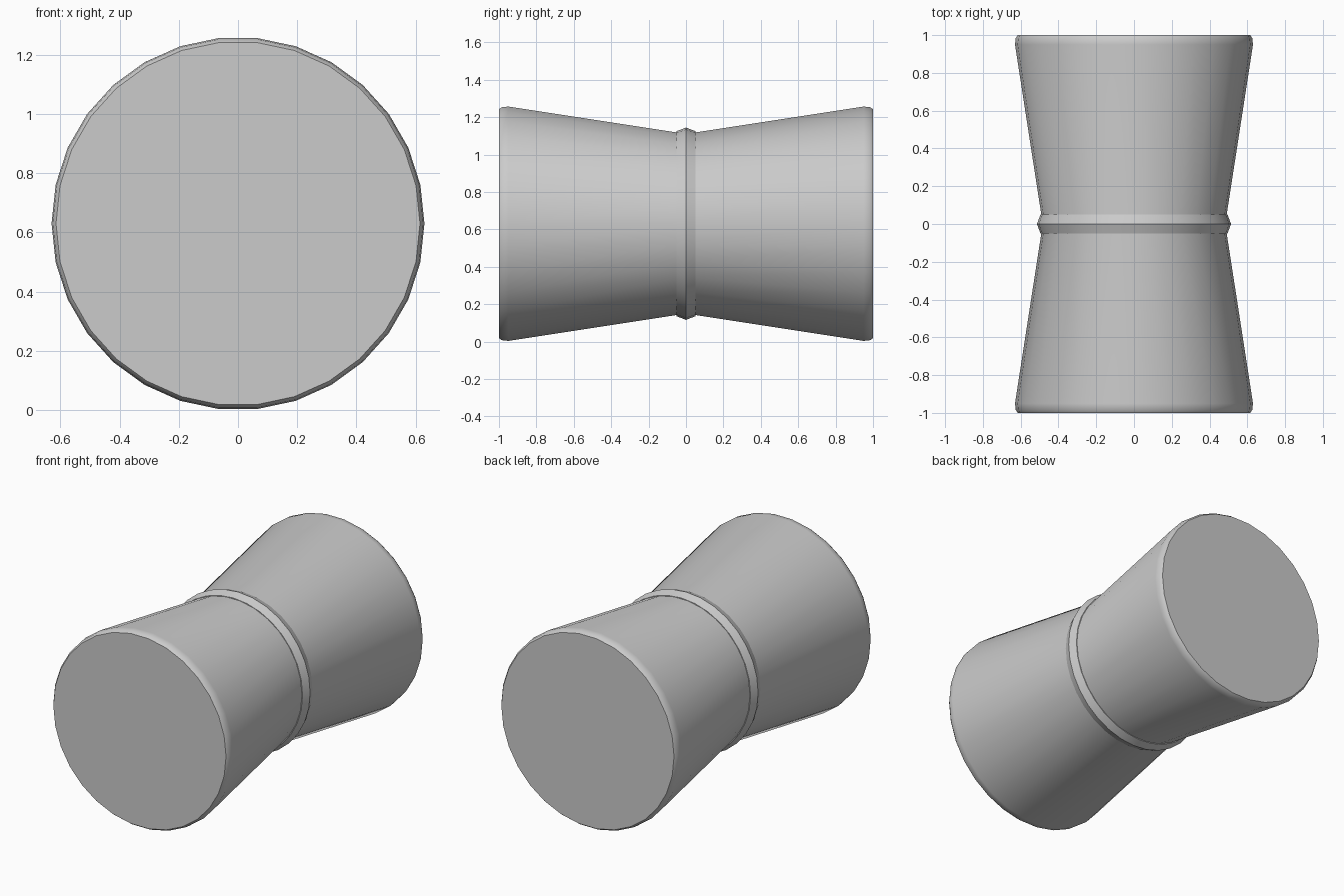
import bpy, bmesh
from math import cos, sin, tau, radians

if "Cube" in bpy.data.objects:
    bpy.data.objects.remove(bpy.data.objects["Cube"])

CENTER_Z = 0.63


def lathe(name, profile, sides, phase=0.0, closed=False):
    """Revolve (y, radius) points around the lengthwise y axis."""
    bm = bmesh.new()
    rings = []
    for y, r in profile:
        rings.append([bm.verts.new((r * cos(phase + tau * i / sides), y,
                                    r * sin(phase + tau * i / sides)))
                      for i in range(sides)])
    pairs = list(zip(rings, rings[1:]))
    if closed:
        pairs.append((rings[-1], rings[0]))
    for a, b in pairs:
        for i in range(sides):
            j = (i + 1) % sides
            bm.faces.new((a[i], a[j], b[j], b[i]))
    if not closed:
        bm.faces.new(rings[0])
        bm.faces.new(rings[-1])
    bmesh.ops.recalc_face_normals(bm, faces=bm.faces)
    mesh = bpy.data.meshes.new(name)
    bm.to_mesh(mesh)
    bm.free()
    obj = bpy.data.objects.new(name, mesh)
    obj.location.z = CENTER_Z
    bpy.context.collection.objects.link(obj)
    bpy.ops.object.select_all(action='DESELECT')
    bpy.context.view_layer.objects.active = obj
    obj.select_set(True)
    bpy.ops.object.shade_smooth_by_angle(angle=radians(30))
    return obj


# Hourglass body with softened end rims
half = [(0.0, 0.483), (0.95, 0.63), (0.985, 0.626), (1.0, 0.615)]
body = [(-y, r) for y, r in reversed(half[1:])] + half
lathe("hourglass_body", body, 30)

# Ridged band around the waist
band = [(-0.05, 0.47), (-0.05, 0.495), (0.0, 0.514), (0.05, 0.495), (0.05, 0.47)]
lathe("waist_band", band, 32, closed=True)
